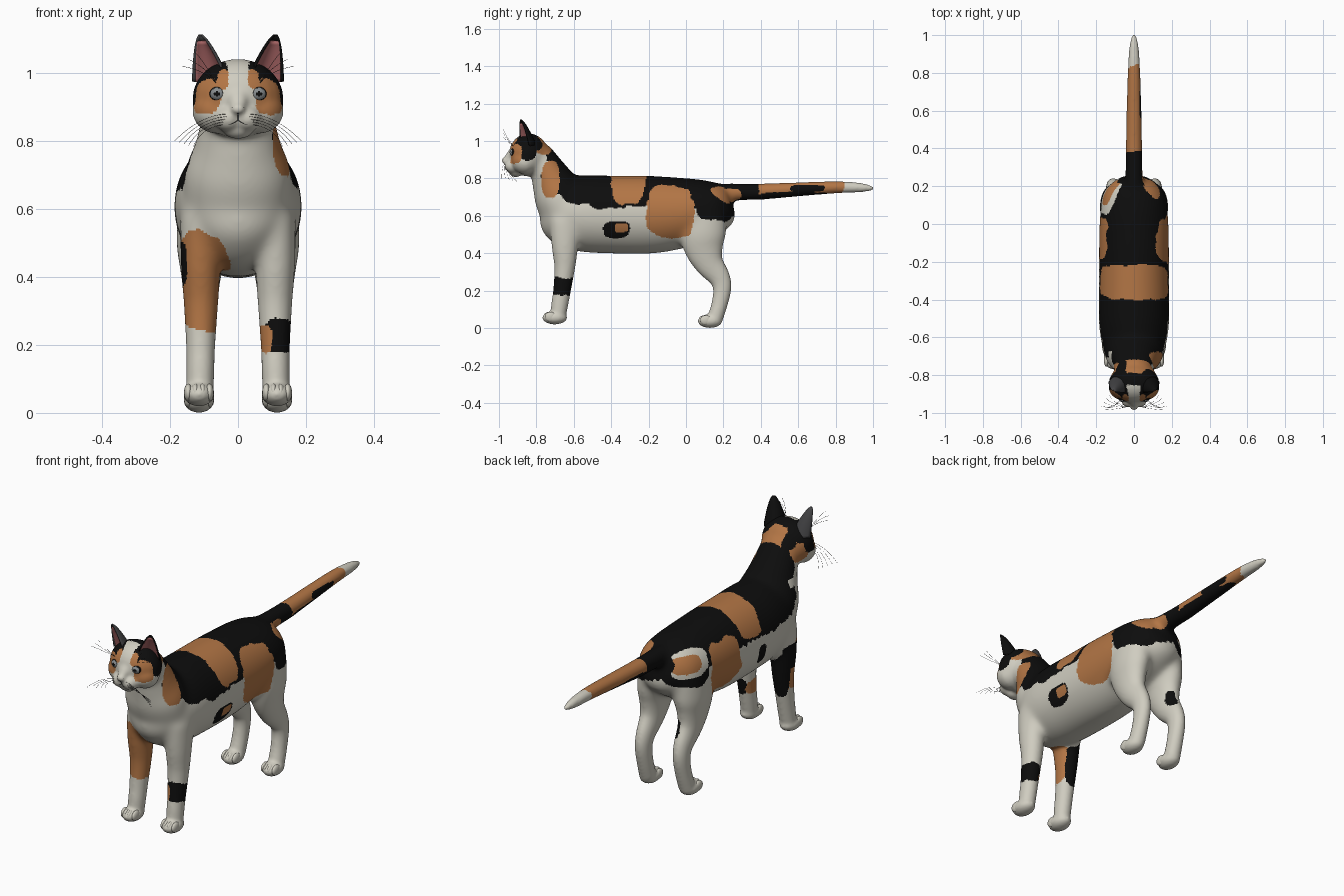
import bpy, bmesh, math
from mathutils import Vector, Matrix, noise
from mathutils.bvhtree import BVHTree

if "Cube" in bpy.data.objects:
    bpy.data.objects.remove(bpy.data.objects["Cube"], do_unlink=True)


def material(name, r, g, b):
    mat = bpy.data.materials.new(name)
    mat.use_nodes = True
    mat.diffuse_color = (r, g, b, 1)
    shader = next(n for n in mat.node_tree.nodes if n.type == 'BSDF_PRINCIPLED')
    shader.inputs["Base Color"].default_value = (r, g, b, 1)
    shader.inputs["Roughness"].default_value = 0.8
    return mat


WHITE = material("cream white fur", .63, .61, .53)
ORANGE = material("orange fur", .45, .18, .06)
BLACK = material("black fur", .004, .004, .004)
PINK = material("inner ear pink", .42, .14, .14)
GREY = material("dark grey fur", .055, .055, .058)
IRIS = material("iris grey", .24, .26, .27)
LINE = material("whisker grey", .05, .048, .045)


def link(mesh, name, mats):
    for mat in mats:
        mesh.materials.append(mat)
    obj = bpy.data.objects.new(name, mesh)
    bpy.context.collection.objects.link(obj)
    return obj


def finish(bm, name, *mats):
    for face in bm.faces:
        face.smooth = True
    mesh = bpy.data.meshes.new(name)
    bm.to_mesh(mesh)
    bm.free()
    return link(mesh, name, mats)


def baked(obj):
    """Replace an object by the mesh its modifiers produce."""
    graph = bpy.context.evaluated_depsgraph_get()
    mesh = bpy.data.meshes.new_from_object(obj.evaluated_get(graph))
    bpy.data.objects.remove(obj, do_unlink=True)
    return mesh


def soften(obj, rounds, group=""):
    mod = obj.modifiers.new("soften", 'SMOOTH')
    mod.factor = .5
    mod.iterations = rounds
    mod.vertex_group = group


def blob(bm, loc, radii):
    matrix = Matrix.LocRotScale(Vector(loc), None, Vector(radii))
    bmesh.ops.create_uvsphere(bm, u_segments=24, v_segments=16, radius=1, matrix=matrix)


def spline(rows, steps=6):
    pts = [Vector(r) for r in rows]
    out = []
    for i in range(len(pts) - 1):
        a, b, c, d = pts[max(i - 1, 0)], pts[i], pts[i + 1], pts[min(i + 2, len(pts) - 1)]
        for k in range(steps):
            t = k / steps
            out.append(0.5 * (2 * b + (c - a) * t + (2 * a - 5 * b + 4 * c - d) * t * t
                              + (3 * b - a - 3 * c + d) * t ** 3))
    return out + [pts[-1]]


def tube(bm, rows, side=1, segs=56):
    """Loft ellipses along rows of (x, y, z, half width, half depth)."""
    rows = spline(rows)
    mids = [Vector((side * r[0], r[1], r[2])) for r in rows]
    across = Vector((1, 0, 0))
    rings = []
    for i, row in enumerate(rows):
        along = mids[min(i + 1, len(mids) - 1)] - mids[max(i - 1, 0)]
        normal = along.cross(across).normalized()
        angles = [math.tau * k / segs for k in range(segs)]
        rings.append([bm.verts.new(mids[i] + across * max(row[3], .002) * math.cos(a)
                                   + normal * max(row[4], .002) * math.sin(a)) for a in angles])
    for low, high in zip(rings, rings[1:]):
        for k in range(segs):
            j = (k + 1) % segs
            bm.faces.new((low[k], low[j], high[j], high[k]))
    bm.faces.new(rings[0][::-1])
    bm.faces.new(rings[-1])


# Trunk, neck and tail
bm = bmesh.new()
tube(bm, [(0, -.77, .63, .04, .06), (0, -.74, .625, .11, .13), (0, -.67, .62, .16, .185),
          (0, -.55, .613, .184, .205), (0, -.4, .607, .188, .208), (0, -.2, .606, .186, .208),
          (0, -.05, .614, .184, .193), (0, .08, .63, .177, .168), (0, .17, .645, .155, .138),
          (0, .23, .655, .1, .1), (0, .25, .66, .04, .04)])
tube(bm, [(0, -.62, .55, .155, .13), (0, -.675, .7, .158, .136), (0, -.715, .79, .127, .113),
          (0, -.75, .86, .11, .09), (0, -.8, .93, .095, .083)])
tube(bm, [(0, .13, .70, .07, .07), (0, .24, .725, .05, .05), (0, .4, .729, .043, .043),
          (0, .6, .741, .039, .037), (0, .8, .752, .033, .032), (0, .92, .751, .026, .026),
          (0, .98, .748, .016, .016), (0, 1.007, .746, .005, .005)])

# Head
blob(bm, (0, -.84, .926), (.135, .107, .116))
tube(bm, [(0, -.89, .97, .04, .03), (0, -.925, .93, .036, .03),
          (0, -.955, .9, .024, .022), (0, -.968, .89, .012, .01)])
blob(bm, (0, -.967, .895), (.022, .021, .017))
blob(bm, (0, -.91, .836), (.047, .037, .03))

# Cheeks, muzzle pads and legs
for side in (-1, 1):
    blob(bm, (side * .062, -.86, .89), (.073, .072, .068))
    blob(bm, (side * .028, -.925, .866), (.042, .046, .039))
    tube(bm, [(.11, -.64, .58, .06, .09), (.11, -.647, .45, .06, .075), (.109, -.648, .33, .051, .056),
              (.11, -.663, .2, .043, .047), (.111, -.676, .12, .041, .045), (.113, -.685, .05, .04, .04)], side)
    blob(bm, (side * .115, -.702, .055), (.047, .067, .036))
    tube(bm, [(.095, .1, .62, .08, .12), (.105, .09, .5, .077, .125), (.108, .098, .42, .062, .105),
              (.109, .125, .345, .05, .078), (.109, .178, .27, .041, .058), (.11, .193, .21, .038, .049),
              (.111, .18, .13, .038, .043), (.113, .155, .05, .04, .042)], side)
    blob(bm, (side * .115, .128, .037), (.046, .066, .037))

# Blend the parts into one continuous skin, softest over the trunk and neck
rough = finish(bm, "rough_body")
remesh = rough.modifiers.new("blend", 'REMESH')
remesh.mode = 'VOXEL'
remesh.voxel_size = .0065
soften(rough, 13)
rough = link(baked(rough), "blended_body", [])
group = rough.vertex_groups.new(name="trunk")


def ramp(value, width):
    return min(max(value / width, 0), 1)


for v in rough.data.vertices:
    x, y, z = v.co
    group.add([v.index], ramp(z - .36, .1) * ramp(y + .85, .05) * ramp(.4 - y, .12), 'REPLACE')
soften(rough, 90, "trunk")
skin = baked(rough)

# Fur patches: material, centre, radii; later patches lie over earlier ones
W, O, B = 0, 1, 2
back_patches = [
    (B, 0, -.22, .83, .5, .51, .195), (B, 0, -.68, .9, .3, .068, .11), (B, 0, .16, .68, .3, .11, .11),
    (O, 0, -.31, .8, .3, .092, .16), (O, .15, -.09, .62, .12, .13, .14), (O, -.15, -.08, .61, .1, .12, .13),
    (O, .13, -.725, .8, .1, .045, .1), (O, 0, -.765, .99, .2, .05, .065), (O, -.1, -.785, .92, .06, .05, .06),
    (B, -.07, -.75, .97, .03, .04, .04), (B, 0, -.82, 1.04, .1, .035, .03),
    (O, .08, .2, .71, .06, .09, .045), (W, -.12, .15, .69, .08, .1, .065), (O, -.12, .17, .69, .07, .075, .04)]
flank_tail_patches = [
    (B, .17, -.37, .525, .1, .07, .045), (O, .17, -.345, .535, .1, .035, .025), (B, -.17, -.37, .56, .1, .03, .05),
    (B, 0, .3, .72, .1, .1, .1), (O, 0, .61, .75, .1, .23, .1), (B, 0, .6, .7, .1, .22, .028),
    (B, .04, .65, .745, .025, .09, .02), (O, .06, .22, .71, .05, .08, .035)]
leg_patches = [
    (O, -.1, -.68, .39, .075, .09, .15), (B, -.175, -.64, .44, .03, .08, .065), (B, -.13, -.6, .34, .06, .035, .12),
    (B, .125, -.67, .225, .045, .09, .05), (O, .075, -.68, .215, .027, .06, .04), (B, -.075, .21, .36, .03, .05, .05)]
head_patches = []
for s in (-1, 1):
    head_patches += [(B, s * .085, -.86, 1.0, .058, .09, .06), (B, s * .125, -.85, .95, .05, .05, .055),
                     (O, s * .1, -.92, .93, .048, .05, .056), (O, s * .045, -.93, .99, .016, .03, .035)]
patches = (back_patches + flank_tail_patches + leg_patches + head_patches)[::-1]


def fur(p):
    wobble = 1 + .45 * noise.noise(p * 13) + .15 * noise.noise(p * 40)
    for mat, x, y, z, rx, ry, rz in patches:
        if abs((p.x - x) / rx) ** 3 + abs((p.y - y) / ry) ** 3 + abs((p.z - z) / rz) ** 3 < wobble:
            return mat
    return W


bm = bmesh.new()
bm.from_mesh(skin)
for face in bm.faces:
    face.material_index = fur(face.calc_center_median())
tree = BVHTree.FromBMesh(bm)
finish(bm, "body_coat", WHITE, ORANGE, BLACK)


def on_face(x, z):
    """Point on the front of the head."""
    return tree.ray_cast(Vector((x, -2, z)), Vector((0, 1, 0)))[0]


def strands(name, paths, depth):
    curve = bpy.data.curves.new(name, 'CURVE')
    curve.dimensions = '3D'
    curve.bevel_depth = depth
    curve.bevel_resolution = 1
    curve.resolution_u = 6
    for path in paths:
        line = curve.splines.new('NURBS')
        line.points.add(len(path) - 1)
        for point, co in zip(line.points, path):
            point.co = (*co, 1)
        line.order_u = 3
        line.use_endpoint_u = True
    obj = bpy.data.objects.new(name, curve)
    bpy.context.collection.objects.link(obj)
    bpy.context.view_layer.update()
    link(baked(obj), name, [LINE])


def ear(name, side, mat, spread, depth, push, top):
    """Curved shell, open forwards and outwards, tapering to a tip."""
    opening = Vector((side * .45, -.9, 0))
    across = Vector((side * .9, .45, 0))
    base, tip = Vector((side * .084, -.868, .975)), Vector((side * .111, -.885, 1.114))
    bm = bmesh.new()
    rows = []
    for i in range(13):
        t = top * i / 12
        width = (1 - t) ** .62
        angles = [spread * (k / 6 - 1) for k in range(13)]
        rows.append([bm.verts.new(base.lerp(tip, t) + across * .057 * width * math.sin(a)
                                  - opening * (depth * width * math.cos(a) - push)) for a in angles])
    for low, high in zip(rows, rows[1:]):
        for k in range(12):
            bm.faces.new((low[k], low[k + 1], high[k + 1], high[k]))
    obj = finish(bm, name, mat)
    shell = obj.modifiers.new("thickness", 'SOLIDIFY')
    shell.thickness = .006
    shell.offset = 0


for side, label in ((-1, "right"), (1, "left")):
    ear(label + "_ear", side, GREY if side < 0 else BLACK, 1.5, .068, 0, .985)
    ear(label + "_inner_ear", side, PINK, 1.2, .052, .004, .86)

    # Eye with pupil and iris set by direction from the gaze
    centre = on_face(side * .059, .939) + Vector((0, .013, 0))
    gaze = Vector((side * .2, -1, 0)).normalized()
    bm = bmesh.new()
    blob(bm, centre, (.025, .022, .022))
    for face in bm.faces:
        facing = (face.calc_center_median() - centre).normalized().dot(gaze)
        face.material_index = 0 if .6 < facing < .93 else 1
    finish(bm, label + "_eye", IRIS, BLACK)

    # Toes of the front and hind paw
    bm = bmesh.new()
    for y, z in ((-.737, .06), (.093, .042)):
        for k in (-1.5, -.5, .5, 1.5):
            blob(bm, (side * .115 + k * .021, y + abs(k) * .008, z), (.0125, .03, .026))
    finish(bm, label + "_toes", WHITE)

    # Whiskers and brow hairs
    hairs = []
    for i in range(5):
        hairs.append([on_face(side * (.03 + .004 * i), .88 - .008 * i),
                      (side * .11, -.985 + .008 * i, .878 - .01 * i),
                      (side * (.187 - .014 * i), -.985 + .02 * i, .8 - .004 * i)])
    for i in range(3):
        hairs.append([on_face(side * .065, .972), (side * .1, -.97, 1.01 + .012 * i),
                      (side * (.165 - .02 * i), -.975, 1.02 + .02 * i)])
    strands(label + "_whiskers", hairs, .0006)

# Mouth and nose lines
mouth = [[on_face(0, z) for z in (.882, .872, .86)]]
for s in (-1, 1):
    mouth.append([on_face(s * x, z) for x, z in ((0, .861), (.016, .85), (.034, .85), (.05, .862))])
    mouth.append([on_face(s * x, z) for x, z in ((.017, .9), (.012, .89), (0, .882))])
strands("mouth_lines", mouth, .0014)
